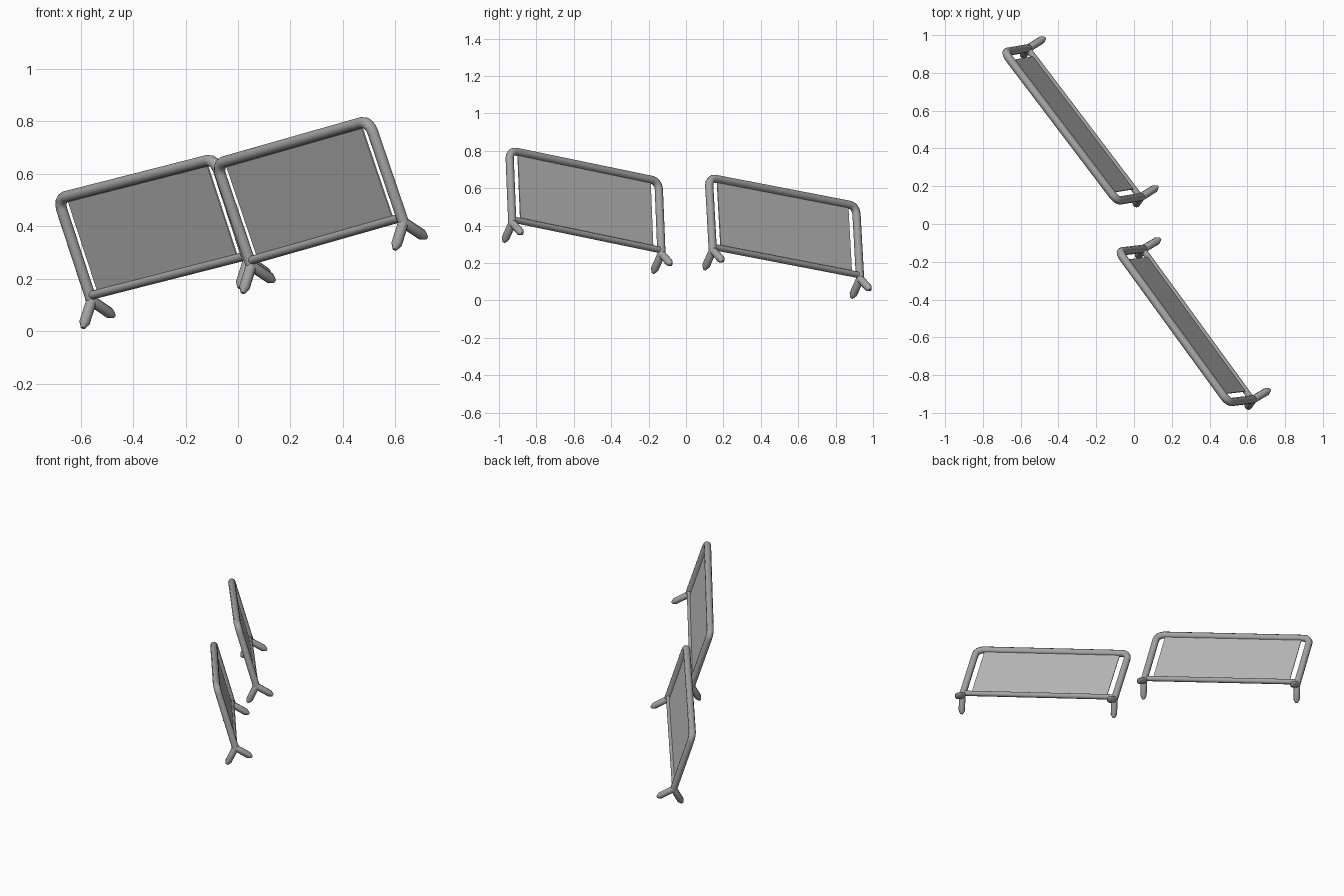
import bpy, math
from mathutils import Vector, Matrix

cube = bpy.data.objects.get("Cube")
if cube:
    bpy.data.objects.remove(cube)


def make_material(name, grey):
    mat = bpy.data.materials.new(name)
    mat.use_nodes = True
    color = (grey, grey, grey, 1)
    mat.diffuse_color = color
    mat.node_tree.nodes["Principled BSDF"].inputs["Base Color"].default_value = color
    return mat


PIPE = make_material("pipe grey", 0.37)
PANEL = make_material("panel grey", 0.48)

HALF = 0.5        # post spacing / 2
HEIGHT = 0.41     # foot joint to top rail axis
RAIL = 0.02       # bottom rail above the joint
BEND = 0.045      # corner radius of the frame


def tube(name, points, radius, matrix, taper=None):
    """Round pipe along points, optionally scaled per point."""
    curve = bpy.data.curves.new(name, 'CURVE')
    curve.dimensions = '3D'
    curve.bevel_depth = radius
    curve.bevel_resolution = 3
    curve.use_fill_caps = True
    spline = curve.splines.new('POLY')
    spline.points.add(len(points) - 1)
    for i, p in enumerate(points):
        spline.points[i].co = (*p, 1)
        spline.points[i].radius = taper[i] if taper else 1
    temp = bpy.data.objects.new(name + "_path", curve)
    bpy.context.collection.objects.link(temp)
    bpy.context.view_layer.update()
    deps = bpy.context.evaluated_depsgraph_get()
    mesh = bpy.data.meshes.new_from_object(temp.evaluated_get(deps))
    bpy.data.objects.remove(temp)
    mesh.materials.clear()
    mesh.materials.append(PIPE)
    obj = bpy.data.objects.new(name, mesh)
    bpy.context.collection.objects.link(obj)
    obj.matrix_world = matrix
    bpy.ops.object.select_all(action='DESELECT')
    obj.select_set(True)
    bpy.context.view_layer.objects.active = obj
    bpy.ops.object.shade_smooth_by_angle(angle=math.radians(50))
    return obj


def barrier(name, origin, along, up):
    # Local frame: x along the rails, z up the posts
    x = Vector(along).normalized()
    z = Vector(up)
    z = (z - x * z.dot(x)).normalized()
    y = z.cross(x)
    m = Matrix((x, y, z)).transposed().to_4x4()
    m.translation = origin

    # Bent frame: two posts and the top rail in one pipe
    right = [Vector((HALF, 0, 0))]
    for i in range(5):
        a = math.radians(90 * i / 4)
        right.append(Vector((HALF - BEND + BEND * math.cos(a), 0,
                             HEIGHT - BEND + BEND * math.sin(a))))
    left = [Vector((-p.x, 0, p.z)) for p in reversed(right)]
    tube(name + "_frame", right + left, 0.022, m)

    # Bottom rail
    tube(name + "_bottom_rail", [(-HALF, 0, RAIL), (HALF, 0, RAIL)], 0.017, m)

    # Splayed feet with tapered ends
    for side, sx in (("left", 1), ("right", -1)):
        for end, sy in (("front", -1), ("back", 1)):
            tip = Vector((0, sy * 0.081, -0.086))
            base = Vector((sx * HALF, 0, 0))
            tube(f"{name}_{side}_{end}_foot",
                 [base + tip * t for t in (0, 0.8, 1)],
                 0.021, m, (1, 1, 0.4))

    # Thin infill panel between the rails
    bpy.ops.mesh.primitive_cube_add(size=1)
    panel = bpy.context.object
    panel.name = name + "_panel"
    size = Matrix.Diagonal((2 * (HALF - 0.055), 0.006, HEIGHT - RAIL, 1))
    panel.data.transform(Matrix.Translation((0, 0, (HEIGHT + RAIL) / 2)) @ size)
    panel.data.materials.append(PANEL)
    panel.matrix_world = m


UP = (-0.32, -0.04, 0.946)
barrier("front_barrier", (0.341, -0.53, 0.332), (0.58, -0.797, 0.165), UP)
barrier("back_barrier", (-0.26, 0.537, 0.192), (0.597, -0.787, 0.152), UP)
